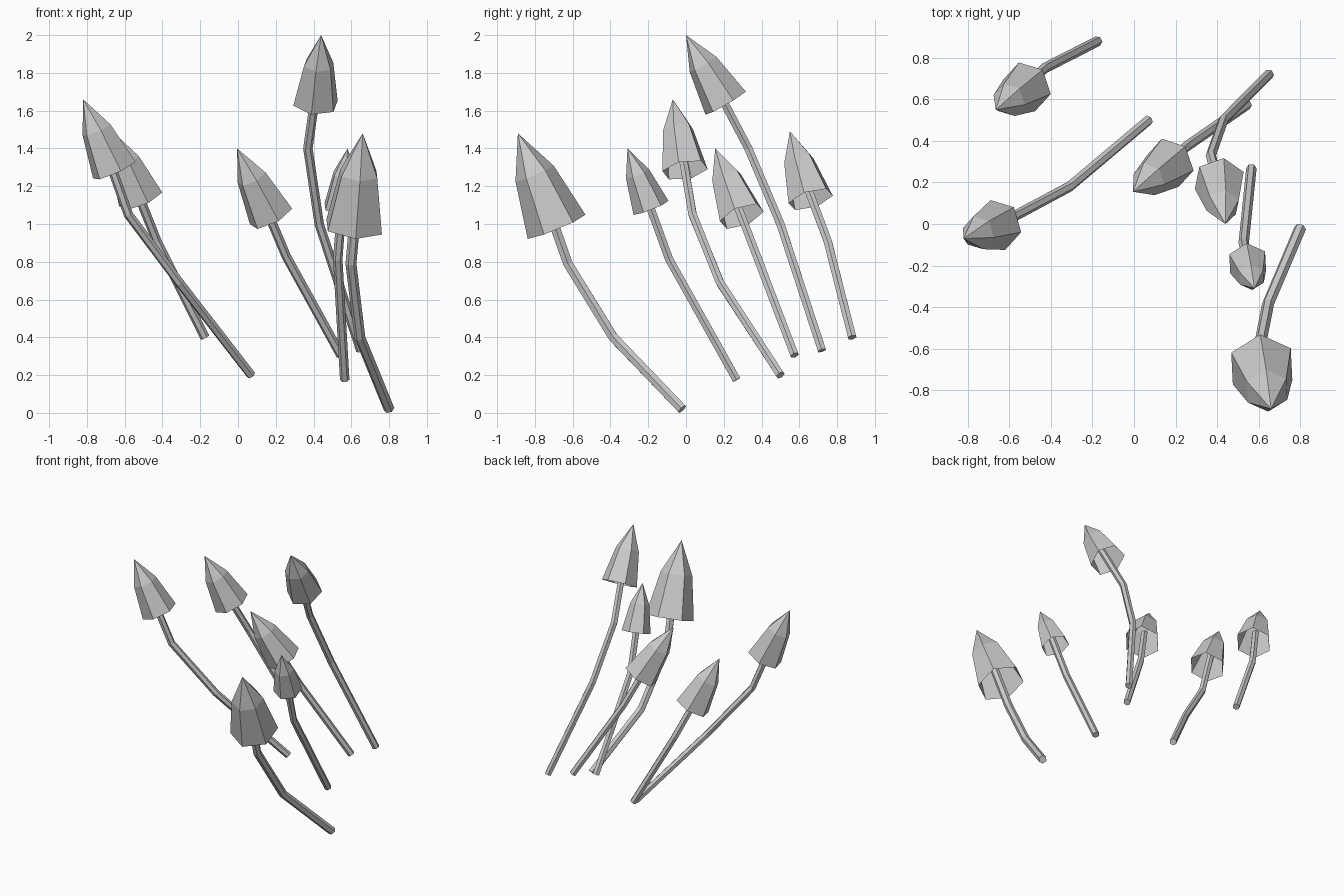
import bpy
import bmesh
import math
from mathutils import Vector

SIDES = 6

old = bpy.data.objects.get("Cube")
if old:
    bpy.data.objects.remove(old)

grey = bpy.data.materials.new("plain grey")
grey.use_nodes = True
colour = (0.6, 0.6, 0.6, 1)
grey.diffuse_color = colour
grey.node_tree.nodes["Principled BSDF"].inputs["Base Color"].default_value = colour


def add_ring(bm, centre, axis, toward, radius):
    """Hexagonal ring around an axis, with one corner pointing toward a direction."""
    u = (toward - axis * toward.dot(axis)).normalized()
    v = axis.cross(u)
    turns = [math.tau * i / SIDES for i in range(SIDES)]
    return [bm.verts.new(centre + radius * (u * math.cos(a) + v * math.sin(a))) for a in turns]


def bridge(bm, low, high):
    for i in range(SIDES):
        j = (i + 1) % SIDES
        bm.faces.new((low[i], low[j], high[j], high[i]))


def finish(bm, name):
    mesh = bpy.data.meshes.new(name)
    bm.to_mesh(mesh)
    bm.free()
    mesh.materials.append(grey)
    obj = bpy.data.objects.new(name, mesh)
    bpy.context.collection.objects.link(obj)


def make_cap(name, base, tip, corner, radius):
    """Open-bottomed pointed cap: rim, shoulder ring and tip."""
    bm = bmesh.new()
    axis = (tip - base).normalized()
    # lift the corner direction into the rim plane
    toward = Vector((corner[0], corner[1], -(corner[0] * axis.x + corner[1] * axis.y) / axis.z))
    rim = add_ring(bm, base, axis, toward, radius)
    shoulder = add_ring(bm, base.lerp(tip, 0.57), axis, toward, radius * 0.66)
    bridge(bm, rim, shoulder)
    point = bm.verts.new(tip)
    for i in range(SIDES):
        bm.faces.new((shoulder[i], shoulder[(i + 1) % SIDES], point))
    finish(bm, name)


def make_stem(name, path, radius):
    """Bent hexagonal tube through the path, closed at both ends."""
    bm = bmesh.new()
    rings = []
    for i, p in enumerate(path):
        before = (p - path[i - 1]).normalized() if i else Vector()
        after = (path[i + 1] - p).normalized() if i + 1 < len(path) else Vector()
        rings.append(add_ring(bm, p, (before + after).normalized(), Vector((1, 0, 0)), radius))
    for low, high in zip(rings, rings[1:]):
        bridge(bm, low, high)
    bm.faces.new(rings[0][::-1])
    bm.faces.new(rings[-1])
    finish(bm, name)


# name: stem points from the foot up, cap base, cap tip, rim corner direction, cap radius
mushrooms = {
    "tall": ([(.65, .72, .33), (.43, .5, 1), (.37, .33, 1.4)],
             (.41, .21, 1.64), (.44, 0, 2), (-.115, -.04), .125),
    "large": ([(.8, -.02, .02), (.645, -.385, .4), (.598, -.625, .79)],
              (.615, -.685, .985), (.66, -.89, 1.48), (.145, -.065), .166),
    "left": ([(.07, .5, .2), (-.31, .18, .69), (-.58, .035, 1.05)],
             (-.655, -.005, 1.285), (-.82, -.07, 1.66), (.115, -.035), .125),
    "back": ([(-.175, .88, .4), (-.43, .75, .91)],
             (-.515, .66, 1.13), (-.665, .55, 1.49), (.115, -.035), .125),
    "middle": ([(.545, .575, .305), (.255, .375, .83)],
               (.175, .295, 1.04), (-.005, .155, 1.4), (.105, -.035), .125),
    "small": ([(.565, .268, .175), (.528, -.09, .815)],
              (.547, -.185, 1.085), (.58, -.31, 1.4), (.09, -.04), .1),
}

for name, (points, base, tip, corner, radius) in mushrooms.items():
    base, tip = Vector(base), Vector(tip)
    make_cap(name + "_mushroom_cap", base, tip, corner, radius)
    stem = [Vector(p) for p in points] + [base.lerp(tip, 0.3)]
    make_stem(name + "_mushroom_stem", stem, 0.029 if name == "large" else 0.025)
